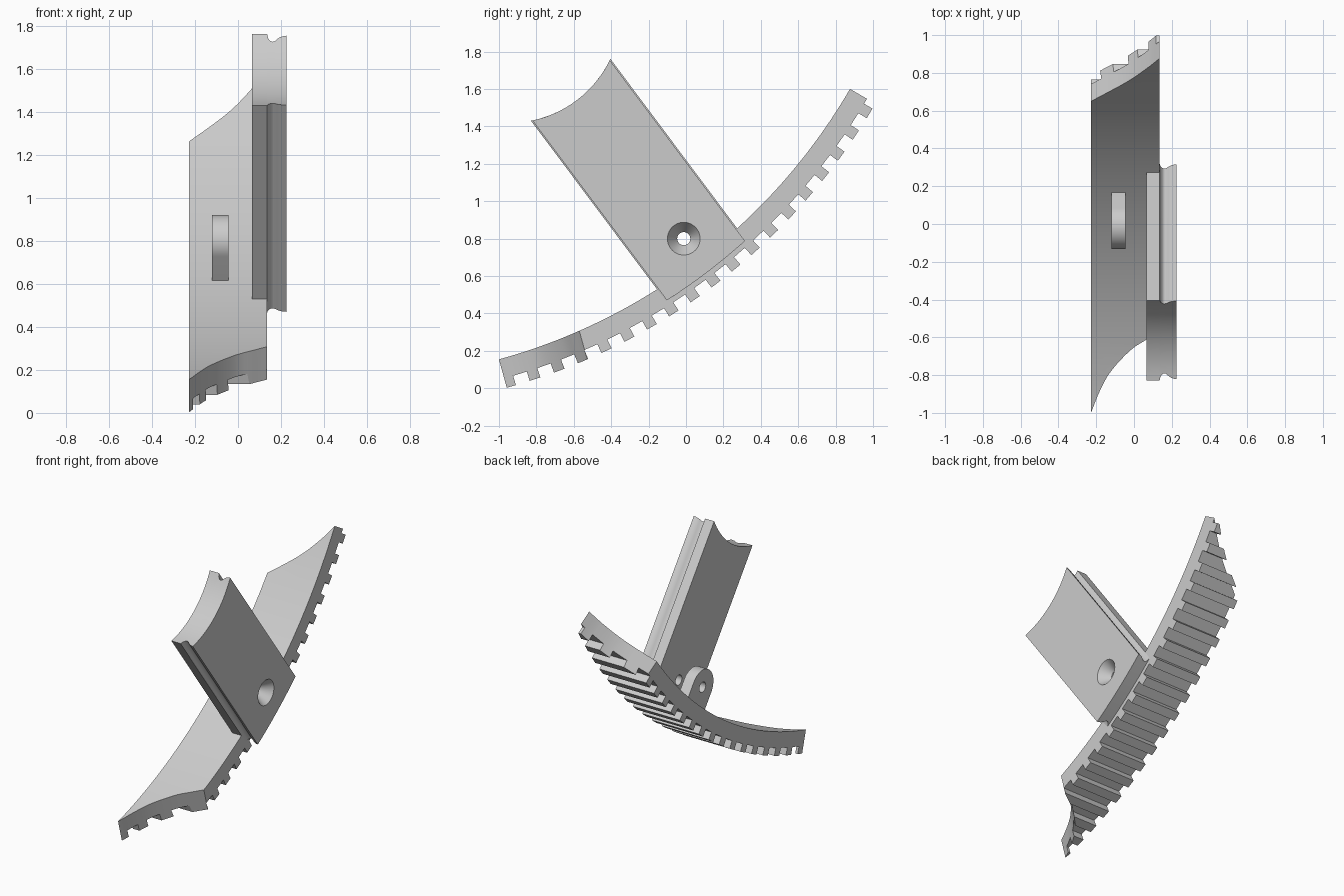
import bpy, bmesh, math
from mathutils import Vector

if "Cube" in bpy.data.objects:
    bpy.data.objects.remove(bpy.data.objects["Cube"], do_unlink=True)

grey = bpy.data.materials.new("light_grey")
grey.use_nodes = True
grey.diffuse_color = (0.6, 0.6, 0.6, 1)
grey.node_tree.nodes["Principled BSDF"].inputs["Base Color"].default_value = grey.diffuse_color

CY, CZ = -1.833, 3.177            # centre of the curved pad
INNER, ROOT, TIP = 3.135, 3.24, 3.292
UP = Vector((0, -0.599, 0.801))   # direction the arm points
ACROSS = Vector((0, 0.801, 0.599))
PIVOT = Vector((0, -0.012, 0.8))


def loft(name, loops):
    """Join equal-length closed loops into a capped solid."""
    bm = bmesh.new()
    rings = [[bm.verts.new(p) for p in loop] for loop in loops]
    for a, b in zip(rings, rings[1:]):
        for i in range(len(a)):
            j = (i + 1) % len(a)
            bm.faces.new((a[i], a[j], b[j], b[i]))
    bm.faces.new(rings[0])
    bm.faces.new(rings[-1])
    bmesh.ops.recalc_face_normals(bm, faces=bm.faces)
    mesh = bpy.data.meshes.new(name)
    bm.to_mesh(mesh)
    bm.free()
    mesh.materials.append(grey)
    obj = bpy.data.objects.new(name, mesh)
    bpy.context.collection.objects.link(obj)
    return obj


def extrude_x(name, loop, x0, x1):
    return loft(name, [[Vector((x, p.y, p.z)) for p in loop] for x in (x0, x1)])


def activate(obj):
    bpy.ops.object.select_all(action='DESELECT')
    obj.select_set(True)
    bpy.context.view_layer.objects.active = obj


def cut(obj, cutter):
    activate(obj)
    mod = obj.modifiers.new("cut", 'BOOLEAN')
    mod.operation = 'DIFFERENCE'
    mod.solver = 'EXACT'
    mod.object = cutter
    bpy.ops.object.modifier_apply(modifier=mod.name)


def polar(radius, angle):
    return Vector((0, CY + radius * math.cos(angle), CZ + radius * math.sin(angle)))


def spline(points, steps=6):
    """Catmull-Rom curve through 2D points."""
    pts = [Vector(p) for p in points]
    pts = [2 * pts[0] - pts[1]] + pts + [2 * pts[-1] - pts[-2]]
    out = []
    for a, b, c, d in zip(pts, pts[1:], pts[2:], pts[3:]):
        for k in range(steps):
            t = k / steps
            out.append(0.5 * (2 * b + (c - a) * t + (2 * a - 5 * b + 4 * c - d) * t * t
                              + (3 * b - a - 3 * c + d) * t ** 3))
    return out + [pts[-2]]


def end_cutter(name, curve, far, across, along, s0, s1):
    """Curved prism that trims one end of the pad."""
    outline = spline(curve)
    outline += [Vector((outline[-1].x, far)), Vector((outline[0].x, far))]
    return loft(name, [[Vector((p.x, 0, 0)) + across * p.y + along * s for p in outline]
                       for s in (s0, s1)])


# Curved pad with a row of teeth underneath
a0, a1 = -1.32, -0.505
first, pitch, half = -0.5453, 0.04168, 0.0091
profile = [polar(INNER, a0 + (a1 - a0) * i / 48) for i in range(49)]
profile.append(polar(ROOT, a1))
for i in range(19):
    mid = first - i * pitch
    profile += [polar(ROOT, mid + half), polar(TIP, mid + half),
                polar(TIP, mid - half), polar(ROOT, mid - half)]
profile.append(polar(ROOT, a0))
pad = extrude_x("toothed_pad", profile, -0.228, 0.135)

front_cutter = end_cutter(
    "front_cutter",
    [(-0.26, -1.0), (-0.228, -0.923), (-0.18, -0.8), (-0.122, -0.692),
     (-0.02, -0.575), (0.069, -0.511), (0.135, -0.468), (0.2, -0.43)],
    -1.6, Vector((0, 0.964, 0.266)), Vector((0, 0.266, -0.964)), -1, 0.2)
back_cutter = end_cutter(
    "back_cutter",
    [(-0.26, 1.392), (-0.228, 1.418), (-0.047, 1.582), (0.065, 1.718),
     (0.135, 1.825), (0.2, 1.93)],
    2.4, Vector((0, 0.503, 0.864)), Vector((0, 0.864, -0.503)), -0.5, 0.5)
cut(pad, front_cutter)
cut(pad, back_cutter)


# Arm plate: scooped top, curved foot, grooved edges
def arm_loop(x, inset, foot):
    v0, v1, n = 0.193 + inset, 0.731 - inset, 20
    vs = [v0 + (v1 - v0) * i / n for i in range(n + 1)]
    top = [(v, 2.183 - math.sqrt(0.36 - (v - 0.451) ** 2)) for v in vs]
    low = [(v, 3.643 - math.sqrt(foot ** 2 - (v - 0.435) ** 2)) for v in reversed(vs)]
    return [Vector((x, 0, 0)) + ACROSS * v + UP * w for v, w in top + low]


stations = [(0.065, 0), (0.135, 0), (0.136, 0.002), (0.14, 0.018), (0.147, 0.029),
            (0.155, 0.035), (0.163, 0.036), (0.172, 0.032), (0.182, 0.023),
            (0.195, 0.014), (0.21, 0.009), (0.225, 0.007)]
arm = loft("arm_plate", [arm_loop(x, d, 3.15 if x < 0.1355 else 3.214)
                         for x, d in stations])

# Lug standing on the pad
lug_loop = [PIVOT + 0.12 * (ACROSS * math.cos(t) + UP * math.sin(t))
            for t in (math.pi * i / 24 for i in range(25))]
lug_loop += [PIVOT - ACROSS * 0.12 - UP * 0.22, PIVOT + ACROSS * 0.12 - UP * 0.22]
lug = extrude_x("pivot_lug", lug_loop, -0.12, -0.045)

# Countersunk pivot hole through arm and lug
drill = loft("drill_cutter", [
    [PIVOT + Vector((x, r * math.cos(t), r * math.sin(t)))
     for t in (math.tau * i / 40 for i in range(40))]
    for x, r in ((0.24, 0.098), (0.15, 0.035), (-0.2, 0.035))])
cut(arm, drill)
cut(lug, drill)

for helper in (front_cutter, back_cutter, drill):
    bpy.data.objects.remove(helper, do_unlink=True)

for part in (pad, arm, lug):
    activate(part)
    bpy.ops.object.shade_smooth_by_angle(angle=math.radians(28))
